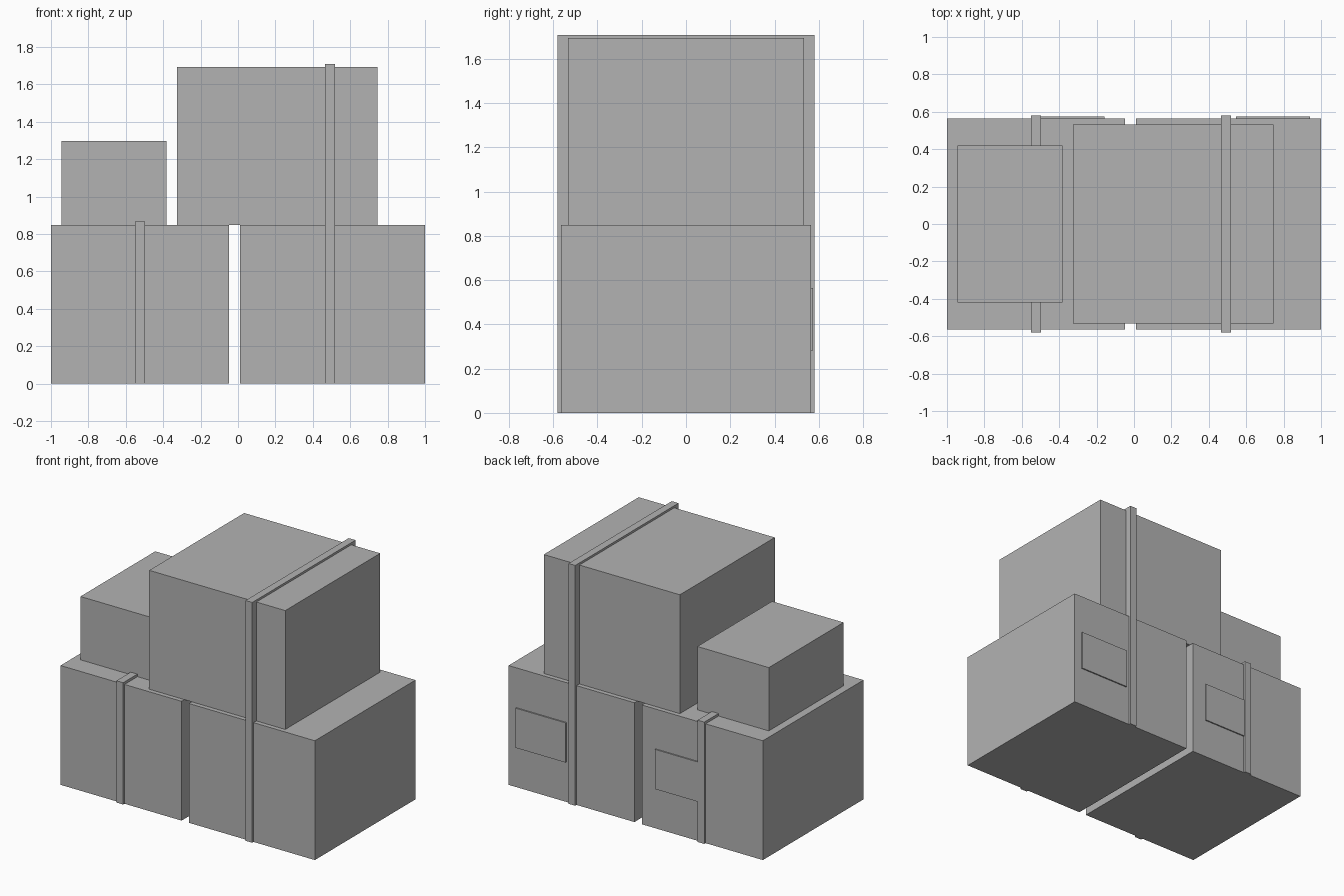
import bpy
import bmesh
from mathutils import Vector

default = bpy.data.objects.get("Cube")
if default:
    bpy.data.objects.remove(default, do_unlink=True)

# One plain grey for every part
grey = bpy.data.materials.new("plain_grey")
grey.use_nodes = True
colour = (0.45, 0.45, 0.45, 1.0)
grey.diffuse_color = colour
grey.node_tree.nodes["Principled BSDF"].inputs["Base Color"].default_value = colour


def box(name, x, y, z):
    """Add a box spanning the given (low, high) range on each axis."""
    low, high = (Vector(c) for c in zip(x, y, z))
    bm = bmesh.new()
    bmesh.ops.create_cube(bm, size=1)
    for v in bm.verts:
        v.co = (low + high) / 2 + v.co * (high - low)
    mesh = bpy.data.meshes.new(name)
    bm.to_mesh(mesh)
    bm.free()
    mesh.materials.append(grey)
    obj = bpy.data.objects.new(name, mesh)
    bpy.context.collection.objects.link(obj)
    return obj


def centred(depth):
    return (-depth, depth)


TIER = 0.848      # top of the lower boxes
BACK = 0.565      # half depth of the lower boxes

# Two large boxes side by side
box("lower_box_right", (-1.0, -0.048), centred(BACK), (0, TIER))
box("lower_box_left", (0.01, 1.0), centred(BACK), (0, TIER))

# Boxes stacked on top
box("small_upper_box", (-0.945, -0.383), centred(0.42), (TIER, 1.298))
box("large_upper_box", (-0.325, 0.745), centred(0.533), (TIER, 1.693))

# Packing straps, one round the lower box and one round the tall stack
box("short_strap", (-0.55, -0.497), centred(0.58), (0, 0.866))
box("tall_strap", (0.465, 0.518), centred(0.58), (0, 1.708))

# Thin labels on the back, one partly under its strap
for name, x in (("label_right", (-0.54, -0.158)), ("label_left", (0.545, 0.94))):
    box(name, x, (BACK - 0.001, BACK + 0.009), (0.283, 0.565))
